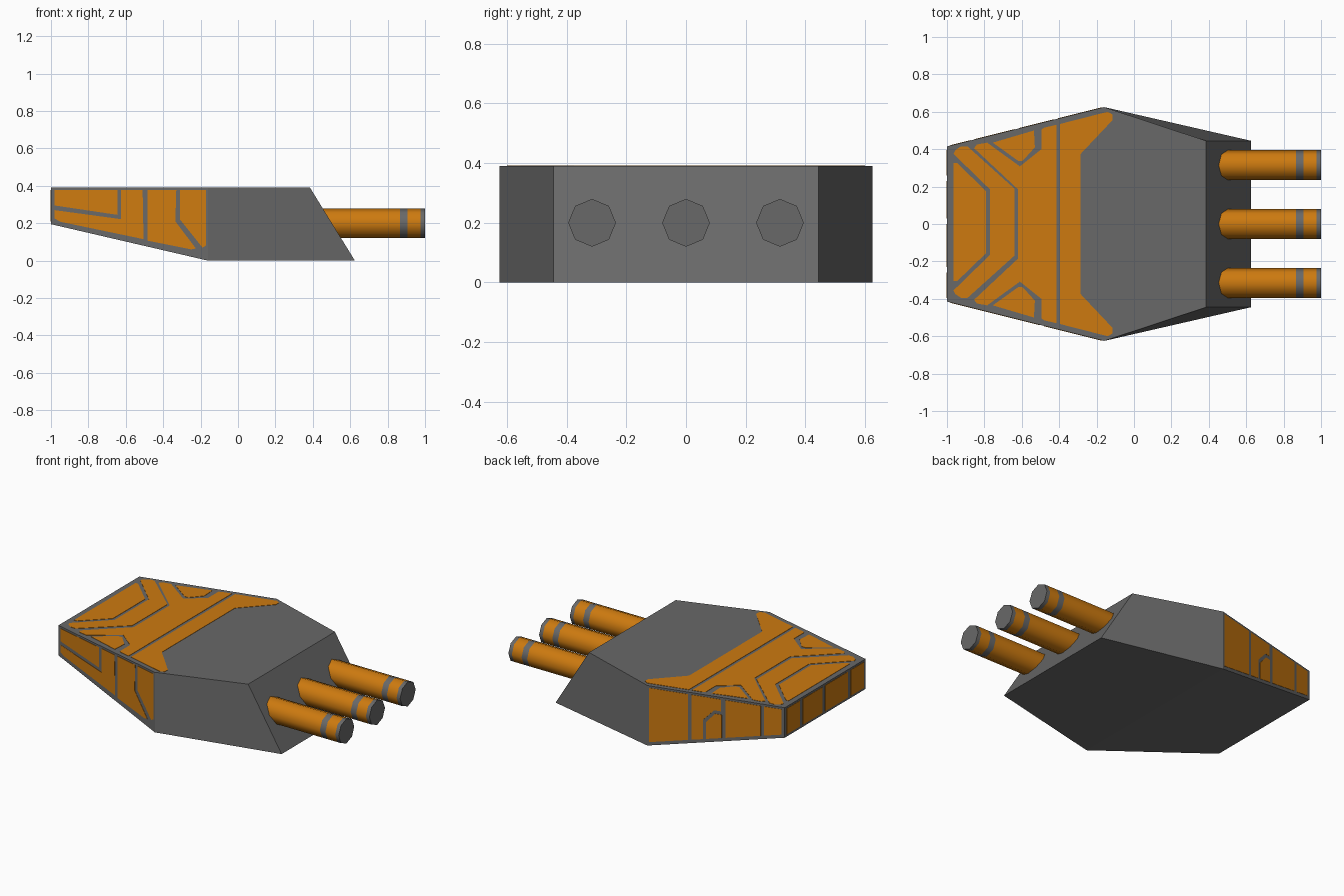
import bpy, bmesh, math

if "Cube" in bpy.data.objects:
    bpy.data.objects.remove(bpy.data.objects["Cube"])


def material(name, rgb):
    m = bpy.data.materials.new(name)
    m.diffuse_color = (*rgb, 1)
    m.use_nodes = True
    m.node_tree.nodes["Principled BSDF"].inputs["Base Color"].default_value = m.diffuse_color
    return m


GREY = material("dark grey metal", (0.14, 0.14, 0.14))
ORANGE = material("orange paint", (0.61, 0.195, 0.005))


def finish(bm, name, mats):
    bmesh.ops.recalc_face_normals(bm, faces=bm.faces)
    me = bpy.data.meshes.new(name)
    bm.to_mesh(me)
    bm.free()
    for m in mats:
        me.materials.append(m)
    ob = bpy.data.objects.new(name, me)
    bpy.context.collection.objects.link(ob)
    return ob


def plates(name, outlines, place):
    """Thin painted plates; place(u, v, d) maps an outline point to the hull face."""
    bm = bmesh.new()
    for pts in outlines:
        low = [bm.verts.new(place(u, v, -0.002)) for u, v in pts]
        high = [bm.verts.new(place(u, v, 0.002)) for u, v in pts]
        bm.faces.new(low[::-1])
        bm.faces.new(high)
        n = len(pts)
        for i in range(n):
            j = (i + 1) % n
            bm.faces.new((low[i], low[j], high[j], high[i]))
    return finish(bm, name, [ORANGE])


# Hull: sections from rear to nose, each (top x, bottom x, half width, bottom z)
H = 0.39
bm = bmesh.new()
rings = []
for xt, xb, w, zb in [(-1, -1, 0.415, 0.195), (-0.16, -0.16, 0.625, 0), (0.385, 0.625, 0.445, 0)]:
    rings.append([bm.verts.new(p) for p in
                  [(xb, -w, zb), (xb, w, zb), (xt, w, H), (xt, -w, H)]])
for a, b in zip(rings, rings[1:]):
    for i in range(4):
        j = (i + 1) % 4
        bm.faces.new((a[i], a[j], b[j], b[i]))
bm.faces.new(rings[0])
bm.faces.new(rings[-1])
finish(bm, "hull", [GREY])

# Barrels: eight-sided, with a grey band and a grey muzzle
XS = [0.44, 0.865, 0.905, 0.975, 1.0]
for name, yc in (("right", -0.315), ("middle", 0), ("left", 0.315)):
    bm = bmesh.new()
    loops = [[bm.verts.new((x, yc + 0.08 * math.cos(k * math.pi / 4),
                            0.2 + 0.08 * math.sin(k * math.pi / 4))) for k in range(8)] for x in XS]
    for s, (a, b) in enumerate(zip(loops, loops[1:])):
        for i in range(8):
            j = (i + 1) % 8
            f = bm.faces.new((a[i], a[j], b[j], b[i]))
            f.smooth = True
            f.material_index = s % 2
    for cap in (loops[0], loops[-1]):
        bm.faces.new(cap).material_index = 1
    finish(bm, name + "_barrel", [ORANGE, GREY])


# Roof paint: half outlines (y > 0) that are mirrored across the middle
def mirrored(half, shift=0.0):
    return [(x, y + shift) for x, y in half] + [(x, -y + shift) for x, y in half[::-1]]


rear_panel = mirrored([(-0.965, 0.315), (-0.945, 0.315), (-0.79, 0.165)], 0.01)
chevron = mirrored([(-0.77, 0.175), (-0.965, 0.365), (-0.955, 0.385), (-0.925, 0.405),
                    (-0.89, 0.405), (-0.64, 0.18)], 0.01)
middle_panel = mirrored([(-0.62, 0.185), (-0.855, 0.405), (-0.84, 0.425), (-0.785, 0.435),
                         (-0.61, 0.308), (-0.495, 0.4), (-0.495, 0.505), (-0.48, 0.515),
                         (-0.415, 0.53)])
front_panel = mirrored([(-0.395, 0.535), (-0.14, 0.6), (-0.115, 0.585), (-0.115, 0.555),
                        (-0.285, 0.375)])
wedge = [(-0.755, 0.435), (-0.535, 0.5), (-0.53, 0.41), (-0.595, 0.338), (-0.62, 0.338)]
plates("roof_paint",
       [rear_panel, chevron, middle_panel, front_panel, wedge, [(x, -y) for x, y in wedge]],
       lambda x, y, d: (x, y, H + d))


# Side paint on the angled rear flanks
def flank(sign):
    return lambda x, z, d: (x, sign * (0.415 + 0.25 * (x + 1) + d), z)


T = 0.377
plates("right_side_paint", [
    [(-0.98, T), (-0.645, T), (-0.645, 0.245), (-0.98, 0.295)],
    [(-0.98, 0.27), (-0.625, 0.222), (-0.625, T), (-0.51, T), (-0.505, 0.115),
     (-0.95, 0.208), (-0.98, 0.225)],
    [(-0.485, T), (-0.33, T), (-0.335, 0.21), (-0.225, 0.065), (-0.25, 0.06), (-0.485, 0.107)],
    [(-0.31, T), (-0.172, T), (-0.172, 0.08), (-0.19, 0.07), (-0.31, 0.22)],
], flank(-1))


def floor(x):
    """Lower edge of the flank paint."""
    return 0.022 - 0.232 * (x + 0.16)


def strip(a, b):
    return [(a, floor(a)), (a, T), (b, T), (b, floor(b))]


plates("left_side_paint", [
    strip(-0.172, -0.41),
    [(-0.43, floor(-0.43)), (-0.43, T), (-0.61, T), (-0.61, 0.3), (-0.57, 0.3),
     (-0.5, 0.225), (-0.5, floor(-0.5))],
    [(-0.52, floor(-0.52)), (-0.52, 0.215), (-0.575, 0.278), (-0.615, 0.278),
     (-0.615, floor(-0.615))],
    strip(-0.64, -0.854),
    strip(-0.874, -0.98),
], flank(1))

# Rear paint: a row of panels on the back wall
plates("rear_paint",
       [[(a, 0.21), (b, 0.21), (b, T), (a, T)] for a, b in
        ((0.395, 0.26), (0.23, 0.03), (0.0, -0.23), (-0.26, -0.395))],
       lambda y, z, d: (-1 - d, y, z))
